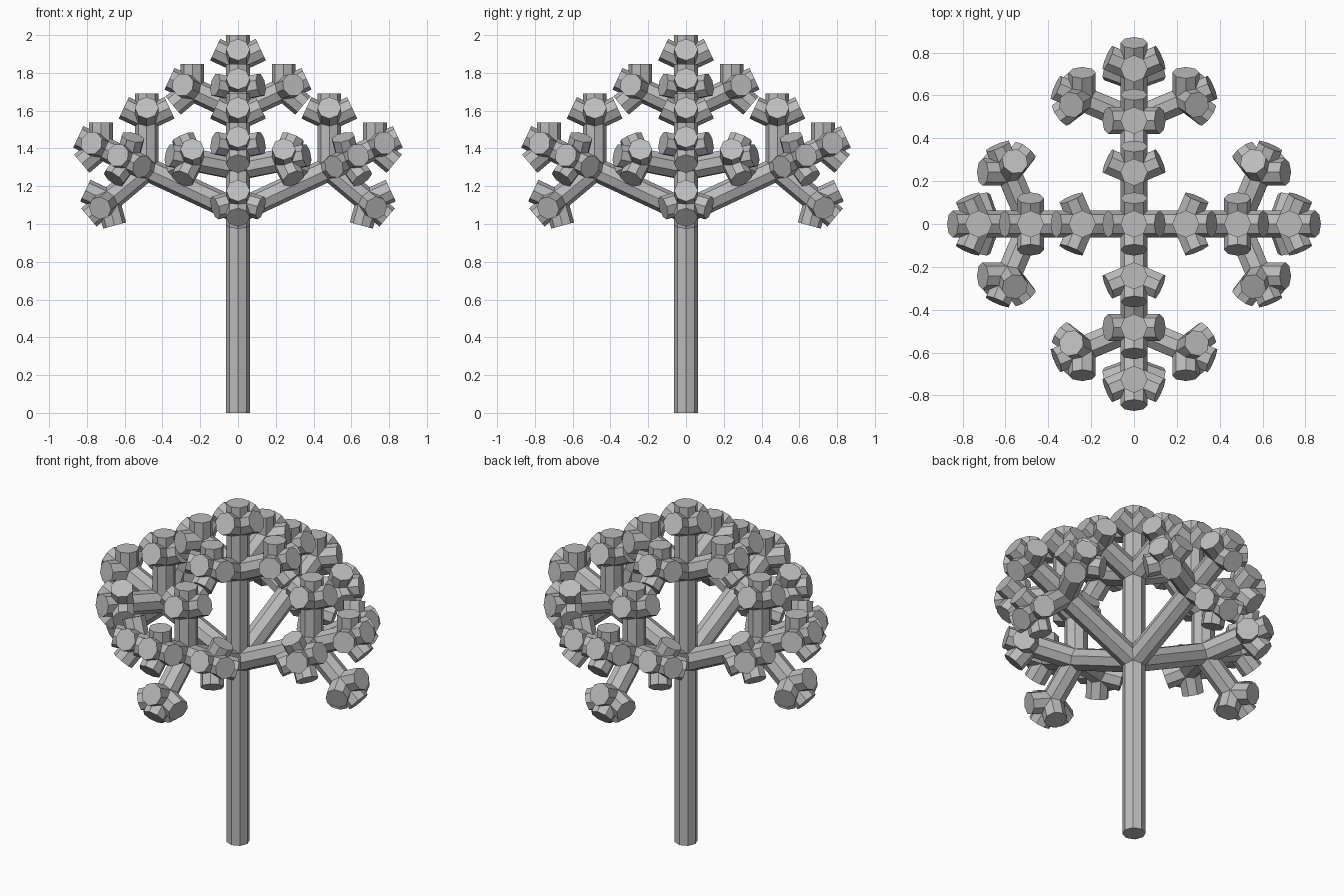
import bpy
import math
from mathutils import Matrix, Vector

cube = bpy.data.objects.get("Cube")
if cube:
    bpy.data.objects.remove(cube, do_unlink=True)

RADIUS = 0.063
SIDES = 8
TILT = math.radians(65)
TRUNK = 2 / (1 + 1 / 2 + 1 / 4 + 1 / 8)   # each generation is half as long
NAMES = ["trunk", "main_branch", "branch", "twig"]

grey = bpy.data.materials.new("bark_grey")
grey.use_nodes = True
colour = (0.5, 0.5, 0.5, 1)
grey.diffuse_color = colour
grey.node_tree.nodes["Principled BSDF"].inputs["Base Color"].default_value = colour

# One flat-sided rod mesh per generation, standing on its origin
rods = []
for level, name in enumerate(NAMES):
    length = TRUNK / 2 ** level
    bpy.ops.mesh.primitive_cylinder_add(vertices=SIDES, radius=RADIUS, depth=length)
    rod = bpy.context.object
    rod.data.name = name
    rod.data.transform(Matrix.Translation((0, 0, length / 2)))
    rod.data.materials.append(grey)
    rods.append(rod.data)
    bpy.data.objects.remove(rod)

# Every limb splits into one straight and four tilted limbs
SPLITS = [Matrix.Identity(4)] + [
    Matrix.Rotation(sign * TILT, 4, axis) for axis in "XY" for sign in (-1, 1)]


def grow(frame, level):
    limb = bpy.data.objects.new(NAMES[level], rods[level])
    limb.matrix_world = frame
    bpy.context.collection.objects.link(limb)
    if level + 1 < len(NAMES):
        tip = frame @ Matrix.Translation((0, 0, TRUNK / 2 ** level))
        for split in SPLITS:
            grow(tip @ split, level + 1)


grow(Matrix.Identity(4), 0)
